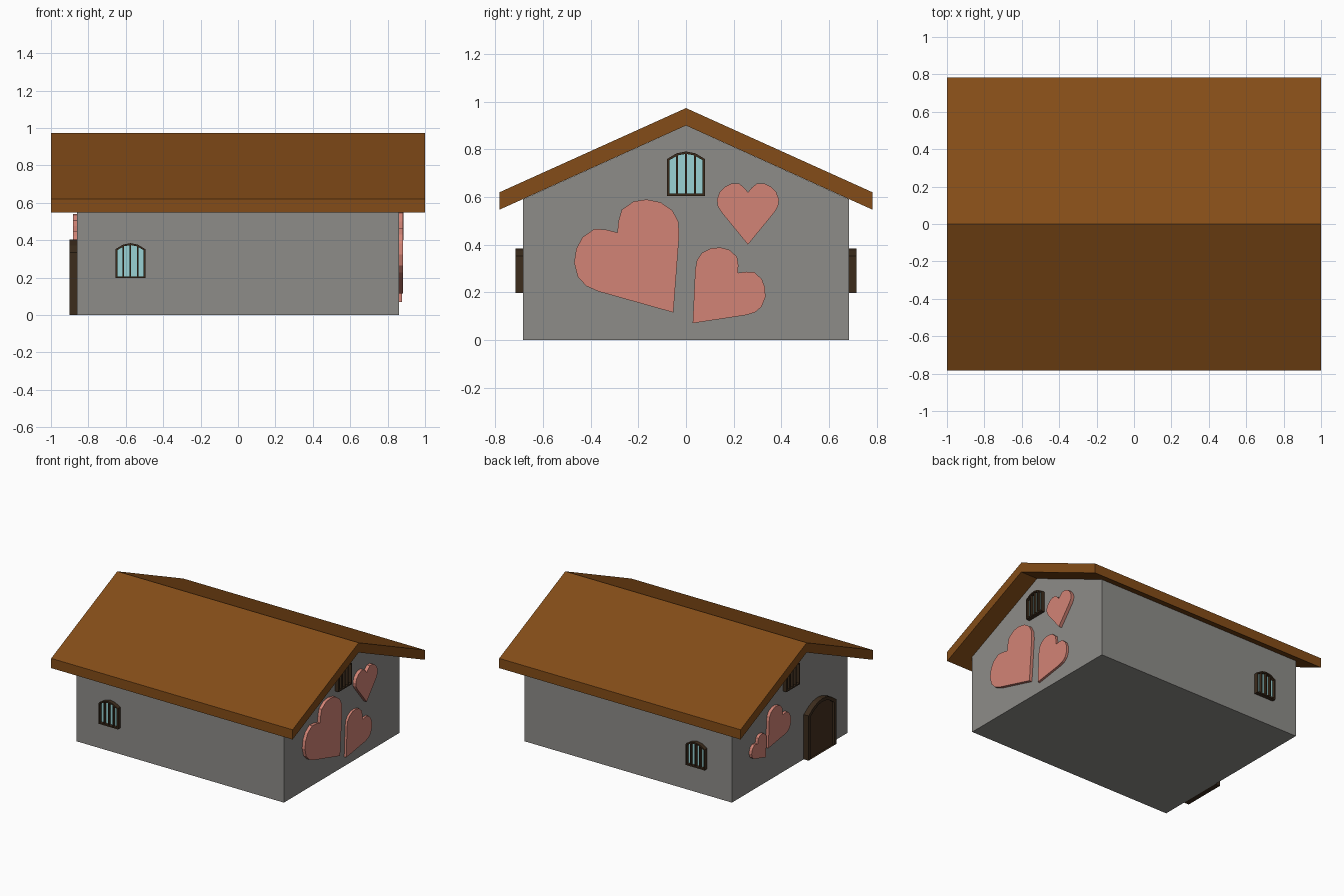
import bpy, bmesh, math
from mathutils import Matrix, Vector

if "Cube" in bpy.data.objects:
    bpy.data.objects.remove(bpy.data.objects["Cube"])

def material(name, rgb):
    m = bpy.data.materials.new(name)
    m.diffuse_color = (*rgb, 1)
    m.use_nodes = True
    m.node_tree.nodes["Principled BSDF"].inputs["Base Color"].default_value = m.diffuse_color
    return m

STONE = material("stone", (0.27, 0.265, 0.25))
ROOF = material("roof_brown", (0.23, 0.073, 0.009))
WOOD = material("dark_wood", (0.045, 0.025, 0.012))
PANEL = material("door_wood", (0.06, 0.03, 0.014))
GLASS = material("glass", (0.32, 0.65, 0.66))
PINK = material("pink", (0.65, 0.23, 0.18))

HX, HY = 0.86, 0.685   # wall half sizes

# Each wall has its own frame: u = right, v = up, w = outward from the wall
def wall_frame(degrees, distance):
    r = Matrix.Rotation(math.radians(degrees), 4, 'Z')
    axes = Matrix(((1, 0, 0, 0), (0, 0, -1, 0), (0, 1, 0, 0), (0, 0, 0, 1)))
    return r @ axes @ Matrix.Translation((0, 0, distance))

FRONT, BACK = wall_frame(0, HY), wall_frame(180, HY)
RIGHT, LEFT = wall_frame(90, HX), wall_frame(270, HX)

def extrude(name, frame, outer, w0, w1, mat, inner=None):
    """Prism of a profile; with an inner loop it becomes a hollow frame."""
    bm = bmesh.new()
    n = len(outer)
    def loop(pts, w):
        return [bm.verts.new(frame @ Vector((u, v, w))) for u, v in pts]
    def band(a, b):
        for i in range(n):
            j = (i + 1) % n
            bm.faces.new((a[i], a[j], b[j], b[i]))
    o0, o1 = loop(outer, w0), loop(outer, w1)
    band(o0, o1)
    if inner:
        i0, i1 = loop(inner, w0), loop(inner, w1)
        band(o1, i1)
        band(i1, i0)
        band(i0, o0)
    else:
        bm.faces.new(o0)
        bm.faces.new(o1)
    bmesh.ops.recalc_face_normals(bm, faces=bm.faces)
    me = bpy.data.meshes.new(name)
    bm.to_mesh(me)
    bm.free()
    me.materials.append(mat)
    ob = bpy.data.objects.new(name, me)
    bpy.context.collection.objects.link(ob)
    return ob

def arch(cu, half, base, spring, top, steps):
    """Rectangle with a shallow arched head."""
    pts = [(cu - half, base), (cu + half, base)]
    for i in range(steps + 1):
        t = 1 - 2 * i / steps
        pts.append((cu + half * t, spring + (top - spring) * (1 - t * t)))
    return pts

def window(name, frame, cu, base):
    half, b = 0.08, 0.01
    outer = arch(cu, half, base, base + 0.155, base + 0.187, 4)
    inner = arch(cu, half - b, base + b, base + 0.15, base + 0.177, 4)
    extrude(name + "_frame", frame, outer, -0.01, 0.03, WOOD, inner)
    extrude(name + "_glass", frame, inner, -0.01, 0.008, GLASS)
    for k in (-1, 0, 1):
        u, top = cu + k * 0.038, base + (0.18 if k == 0 else 0.172)
        bar = [(u - 0.004, base + 0.005), (u + 0.004, base + 0.005),
               (u + 0.004, top), (u - 0.004, top)]
        extrude(f"{name}_bar_{k + 2}", frame, bar, 0, 0.028, WOOD)

# Right half of a heart: notch to lower lobe, tip at the origin, notch at height 1
LOBE = [(0.077, 1.09), (0.17, 1.165), (0.32, 1.165), (0.44, 1.105),
        (0.54, 1.0), (0.592, 0.86), (0.575, 0.733), (0.506, 0.618)]

def heart(name, frame, tip, size, tilt, depth):
    shape = [(0, 1)] + LOBE + [(0, 0)] + [(-u, v) for u, v in reversed(LOBE)]
    c, s = math.cos(math.radians(tilt)), math.sin(math.radians(tilt))
    pts = [(tip[0] + size * (u * c + v * s), tip[1] + size * (v * c - u * s))
           for u, v in shape]
    extrude(name, frame, pts, -0.01, depth, PINK)

# Walls with gables
extrude("walls", wall_frame(90, 0),
        [(-HY, 0), (HY, 0), (HY, 0.59), (0, 0.9), (-HY, 0.59)], -HX, HX, STONE)

# Roof
extrude("roof", wall_frame(90, 0),
        [(-0.782, 0.547), (0, 0.9), (0.782, 0.547),
         (0.782, 0.62), (0, 0.973), (-0.782, 0.62)], -1, 1, ROOF)

# Windows
window("front_window", FRONT, -0.575, 0.197)
window("back_window", BACK, 0.575, 0.197)
window("right_gable_window", RIGHT, 0, 0.604)
window("left_gable_window", LEFT, 0, 0.604)

# Door
door_outer = arch(0.33, 0.165, 0, 0.335, 0.403, 6)
door_inner = arch(0.33, 0.14, 0, 0.32, 0.38, 6)
extrude("door_frame", LEFT, door_outer, -0.01, 0.04, WOOD, door_inner)
extrude("door_panel", LEFT, door_inner, -0.01, 0.025, PANEL)

# Heart decorations
heart("right_heart_large", RIGHT, (-0.053, 0.115), 0.41, -35, 0.023)
heart("right_heart_medium", RIGHT, (0.028, 0.07), 0.285, 42, 0.017)
heart("right_heart_small", RIGHT, (0.26, 0.4), 0.22, 0, 0.025)
heart("left_heart_medium", LEFT, (-0.285, 0.26), 0.25, 42, 0.022)
heart("left_heart_small", LEFT, (-0.315, 0.205), 0.165, -35, 0.022)
